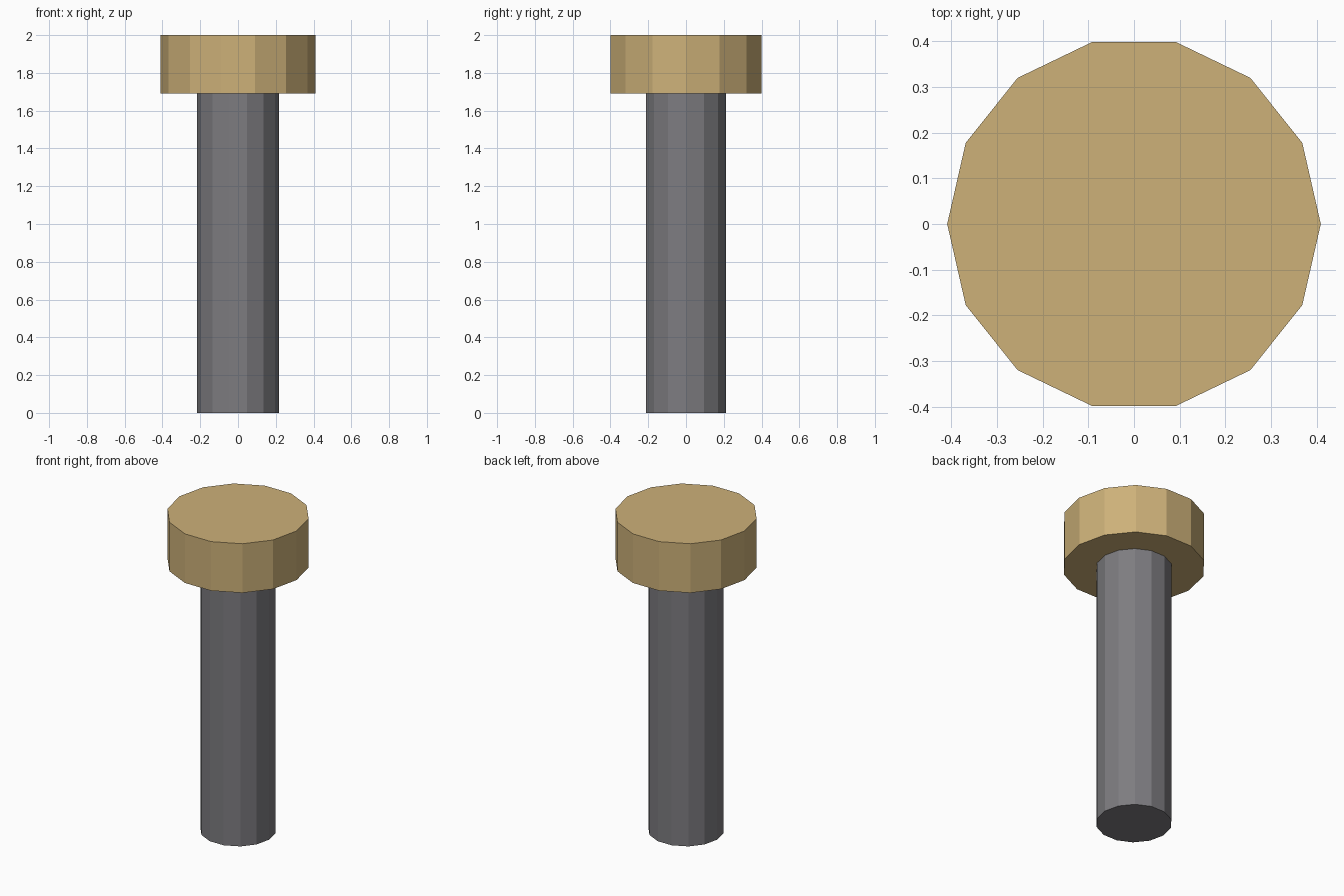
import bpy
import math

if "Cube" in bpy.data.objects:
    bpy.data.objects.remove(bpy.data.objects["Cube"])

SIDES = 14


def srgb(r, g, b):
    """8-bit display colour to linear RGBA."""
    lin = [((c / 255 + 0.055) / 1.055) ** 2.4 for c in (r, g, b)]
    return (*lin, 1.0)


def material(name, rgb):
    mat = bpy.data.materials.new(name)
    mat.diffuse_color = srgb(*rgb)
    mat.use_nodes = True
    mat.node_tree.nodes["Principled BSDF"].inputs["Base Color"].default_value = mat.diffuse_color
    return mat


def prism(name, radius, z0, z1, mat):
    """Flat-shaded upright cylinder with a corner on the x axis."""
    bpy.ops.mesh.primitive_cylinder_add(
        vertices=SIDES, radius=radius, depth=z1 - z0,
        location=(0, 0, (z0 + z1) / 2), rotation=(0, 0, math.pi / 2))
    obj = bpy.context.object
    obj.name = name
    obj.data.materials.append(mat)
    return obj


grey = material("steel grey", (125, 124, 128))
tan = material("brass tan", (205, 177, 121))

# Long shaft and the wider cap resting on it
prism("shaft", 0.218, 0.0, 1.69, grey)
prism("cap", 0.409, 1.69, 2.0, tan)
